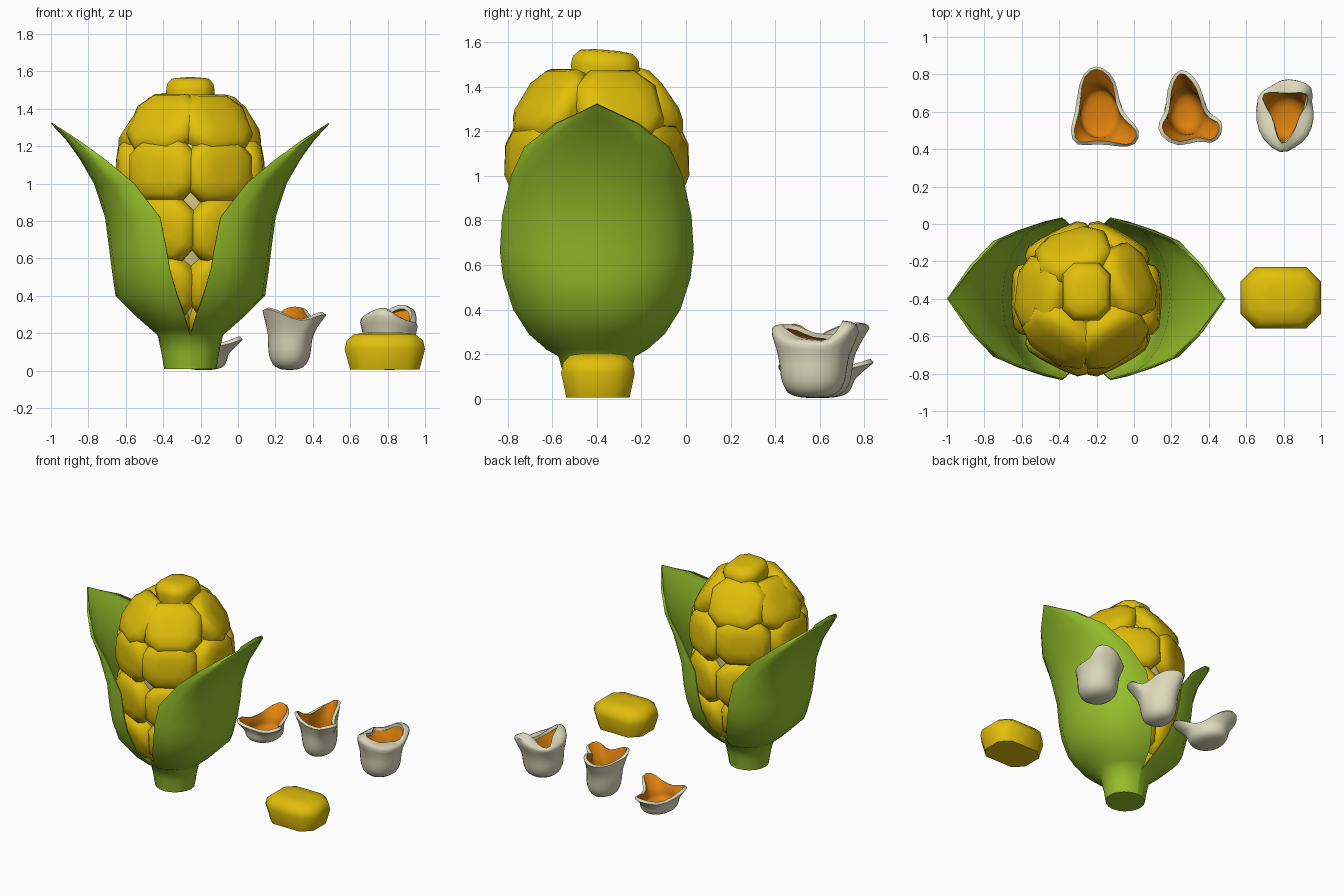
import bpy, bmesh, math, random
from mathutils import Vector, Matrix

if "Cube" in bpy.data.objects:
    bpy.data.objects.remove(bpy.data.objects["Cube"])

random.seed(4)
CX, CY = -0.255, -0.40   # cob axis


def mat(name, r, g, b):
    m = bpy.data.materials.new(name)
    m.diffuse_color = (r, g, b, 1)
    m.use_nodes = True
    m.node_tree.nodes["Principled BSDF"].inputs["Base Color"].default_value = m.diffuse_color
    return m


YELLOW = mat("kernel yellow", 0.75, 0.52, 0.003)
GREEN = mat("husk green", 0.30, 0.52, 0.024)
CREAM = mat("cob cream", 0.73, 0.62, 0.24)
WHITE = mat("shell off white", 0.72, 0.70, 0.50)
ORANGE = mat("shell orange", 0.74, 0.22, 0.004)


def build(name, rings, mats, closed=True, caps=(False, False), thick=0, offset=-1, angle=50, subsurf=0):
    """Skin a stack of rings (listed bottom to top, counter-clockwise)."""
    bm = bmesh.new()
    vr = [[bm.verts.new(p) for p in r] for r in rings]
    n = len(rings[0])
    for a, b in zip(vr, vr[1:]):
        for k in range(n if closed else n - 1):
            j = (k + 1) % n
            bm.faces.new((a[k], a[j], b[j], b[k]))
    if caps[0]:
        bm.faces.new(vr[0][::-1])
    if caps[1]:
        bm.faces.new(vr[-1])
    bmesh.ops.remove_doubles(bm, verts=bm.verts, dist=0.0005)
    me = bpy.data.meshes.new(name)
    bm.to_mesh(me)
    bm.free()
    for m in mats:
        me.materials.append(m)
    ob = bpy.data.objects.new(name, me)
    bpy.context.collection.objects.link(ob)
    bpy.ops.object.select_all(action='DESELECT')
    ob.select_set(True)
    bpy.context.view_layer.objects.active = ob
    if subsurf:
        s = ob.modifiers.new("rounding", 'SUBSURF')
        s.levels = subsurf
        bpy.ops.object.modifier_apply(modifier=s.name)
    if thick:
        s = ob.modifiers.new("thickness", 'SOLIDIFY')
        s.thickness = thick
        s.offset = offset
        s.material_offset = len(mats) - 1
        bpy.ops.object.modifier_apply(modifier=s.name)
    bpy.ops.object.shade_smooth_by_angle(angle=math.radians(angle))
    return ob


# Kernel: chamfered block with a soft crown and a hard flat base
def kernel(name, w, h, d, matrix):
    c = 0.24 * min(w, h)
    x, y = w / 2, h / 2
    octagon = [(x, -y + c), (x, y - c), (x - c, y), (-x + c, y),
               (-x, y - c), (-x, -y + c), (-x + c, -y), (x - c, -y)]
    rings = [[matrix @ Vector((px * s, py * s, d * t)) for px, py in octagon]
             for t, s in ((0, .86), (.55, 1), (.78, .95), (.95, .76), (1, .35))]
    return build(name, rings, [YELLOW], caps=(True, True), angle=65)


# Kernel rows: height, outer radius, tilt, width, height, angles
six = [-120 + 60 * i for i in range(6)]
rows = [(.25, .20, -38, .18, .20, six),
        (.43, .345, -18, .33, .33, six),
        (.745, .393, -4, .38, .34, six),
        (1.075, .398, 3, .385, .33, six),
        (1.36, .305, 34, .40, .36, [25, 105, 172, -124, -57])]
for r, (z, rad, tilt, w, h, angles) in enumerate(rows):
    for i, a in enumerate(angles):
        a = math.radians(a + random.uniform(-3, 3))
        t = math.radians(tilt + random.uniform(-2, 2))
        nrm = Vector((math.cos(a) * math.cos(t), math.sin(a) * math.cos(t), math.sin(t)))
        tan = Vector((-math.sin(a), math.cos(a), 0))
        up = nrm.cross(tan)
        d = 0.18 if r else 0.1
        top = Vector((CX + rad * math.cos(a), CY + rad * math.sin(a), z + random.uniform(-.008, .008)))
        M = Matrix.Translation(top - nrm * d) @ Matrix((tan, up, nrm)).transposed().to_4x4()
        kernel(f"cob_kernel_{r}_{i}", w, h, d, M)
kernel("top_kernel", .26, .31, .17, Matrix.Translation((CX, CY + .03, 1.395)) @ Matrix.Rotation(-.08, 4, 'X'))
kernel("loose_kernel", .43, .33, .2, Matrix.Translation((.785, -.395, 0.005)))

# Cob core
core = [(.10, .15), (.22, .36), (.30, .6), (.33, .9), (.33, 1.2), (.25, 1.36), (.1, 1.44)]
build("cob_core", [[(CX + r * math.cos(i * math.pi / 8), CY + r * math.sin(i * math.pi / 8), z)
                    for i in range(16)] for r, z in core], [CREAM], caps=(True, True))

# Husk leaves with stem halves: height, edge offset, half width, outer reach
husk = [(.01, 0, .135, .14), (.1, 0, .148, .155), (.19, 0, .172, .175), (.22, .01, .225, .21),
        (.29, .03, .305, .29), (.40, .07, .375, .40), (.54, .11, .42, .42), (.66, .13, .435, .435),
        (.82, .162, .425, .456), (1.0, .30, .385, .515), (1.13, .455, .325, .59),
        (1.235, .60, .19, .665), (1.32, .745, .0, .745)]
N = 10
for side, name in ((1, "right_husk_leaf"), (-1, "left_husk_leaf")):
    rings = []
    for z, ex, ey, ox in husk:
        ring = []
        for i in range(N + 1):
            t = math.pi * (i / N - .5)
            ring.append((CX + side * (ex + (ox - ex) * math.cos(t)), CY + side * ey * math.sin(t), z))
        rings.append(ring)
    build(name, rings, [GREEN], closed=False, thick=0.008)

# Stem base cap
build("stem_base", [[(CX + r * math.cos(i * math.pi / 10), CY + r * math.sin(i * math.pi / 10), z)
                     for i in range(20)] for r, z in ((.136, .008), (.136, .02))], [GREEN], caps=(True, True))


# Broken shells: cup blending from a rounded body to a jagged rim, orange inside
def shell(name, cx, cy, rx, ry, height, rim, fold=None):
    rings = []
    n = len(rim)
    raw = [math.atan2((y - cy) / ry, (x - cx) / rx) for x, y, z in rim]
    angles = []
    for k, a in enumerate(raw):   # even out the spacing around the body
        u = raw[0] + 2 * math.pi * k / n
        angles.append(u + .5 * ((a - u + math.pi) % (2 * math.pi) - math.pi))
    for s, blend, zf in ((.0, 0, .0), (.45, 0, .01), (.8, 0, .09), (.97, 0, .27), (1, .04, .48),
                         (.97, .2, .66), (.96, .6, .84), (1, 1, 1)):
        ring = []
        for (x, y, z), a in zip(rim, angles):
            bx, by = cx + s * rx * math.cos(a), cy + s * ry * math.sin(a)
            ring.append((bx + (x - bx) * blend, by + (y - by) * blend,
                         .003 + zf * (height + (z - height) * blend)))
        rings.append(ring)
    if fold:   # rim flaps bent inwards
        rings.append([(x + (cx - x) * f, y + (cy - y) * f, z + .01) for (x, y, z), f in zip(rim, fold)])
    return build(name, rings, [WHITE, ORANGE], thick=0.022, angle=60, subsurf=1)


shell("shallow_shell", -.185, .59, .13, .16, .13,
      [(.045, .50, .17), (-.04, .57, .13), (-.08, .64, .11), (-.09, .77, .14), (-.165, .845, .16),
       (-.24, .845, .16), (-.30, .76, .12), (-.31, .59, .11), (-.35, .50, .16), (-.315, .405, .15),
       (-.20, .435, .12), (-.07, .41, .13), (.01, .415, .16)])
shell("tall_shell", .275, .60, .118, .15, .29,
      [(.475, .56, .29), (.41, .58, .26), (.38, .63, .30), (.36, .74, .34), (.28, .835, .33),
       (.22, .82, .30), (.17, .72, .28), (.175, .59, .27), (.125, .55, .30), (.13, .47, .34),
       (.24, .40, .30), (.34, .455, .25), (.42, .42, .29), (.475, .48, .30)])
shell("closed_shell", .81, .57, .145, .155, .27,
      [(.98, .58, .26), (.95, .65, .24), (.98, .75, .335), (.88, .79, .35), (.79, .80, .31),
       (.71, .73, .26), (.645, .70, .28), (.64, .55, .28), (.67, .45, .32), (.78, .345, .335),
       (.86, .40, .29), (.94, .45, .26)],
      [.6, .15, .25, .4, .45, .12, .1, .65, .55, .25, .4, .55])
